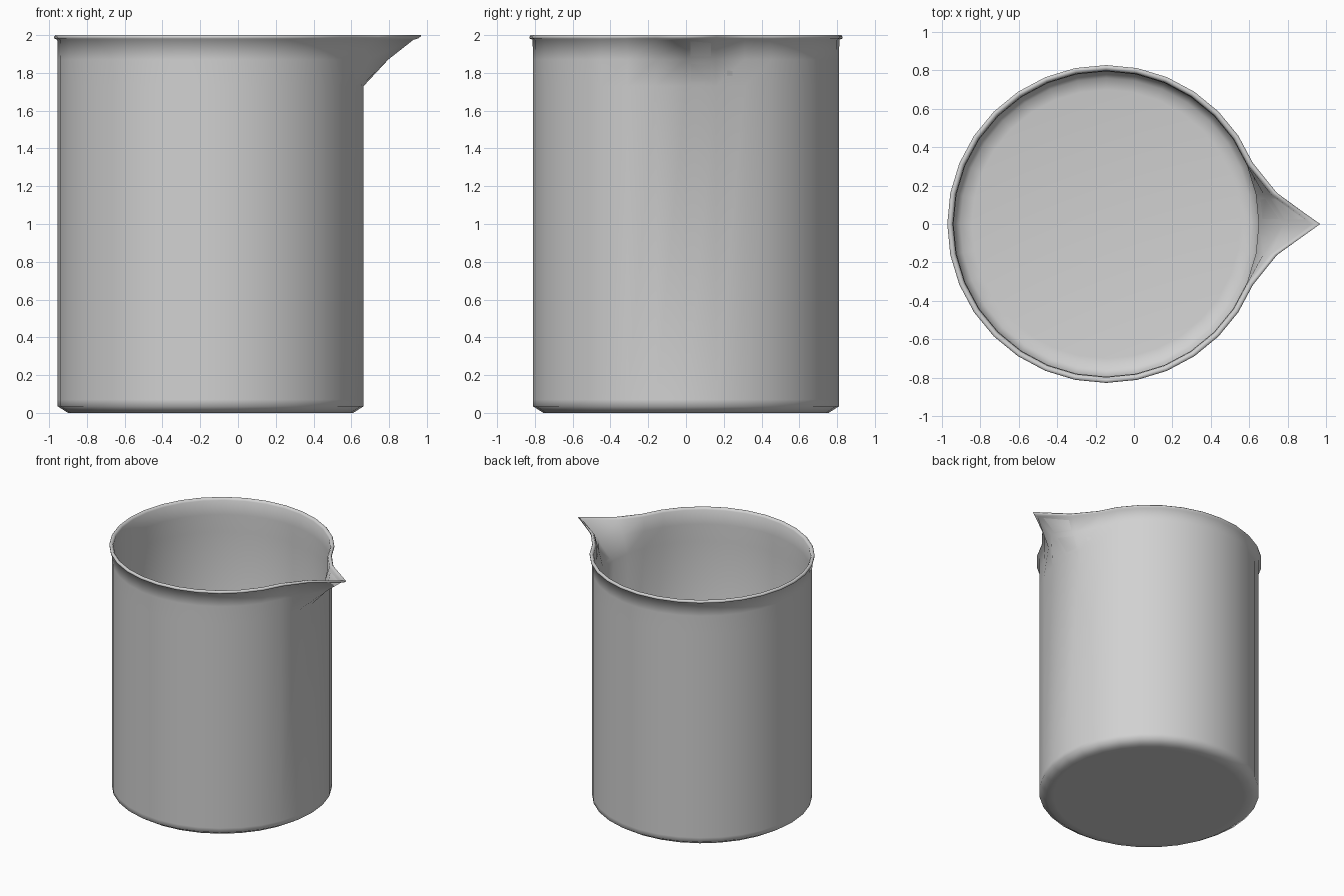
import bpy
import bmesh
from math import cos, sin, pi

cube = bpy.data.objects.get("Cube")
if cube:
    bpy.data.objects.remove(cube, do_unlink=True)

SEGMENTS = 32
CENTRE_X = -0.145

# One grey for the whole vessel
grey = bpy.data.materials.new("pale grey")
grey.use_nodes = True
colour = (0.64, 0.64, 0.64, 1)
grey.diffuse_color = colour
grey.node_tree.nodes["Principled BSDF"].inputs["Base Color"].default_value = colour

# Wall profile as (radius, height): outer base, outer wall, rolled lip, inner wall, floor
profile = [
    (0.70, 0), (0.755, 0), (0.81, 0.035), (0.81, 0.07),
    (0.81, 1.73), (0.81, 1.87), (0.812, 1.975),
    (0.828, 1.982), (0.828, 1.993), (0.822, 2.0), (0.808, 2.0), (0.798, 1.985),
    (0.795, 1.87), (0.795, 1.73), (0.795, 0.08), (0.76, 0.04), (0.70, 0.03),
]


def spout_push(column, z):
    """Outward pull of the spout near the top of the wall."""
    low, middle, top = 1.73, 1.87, 2.0
    step = min(column, SEGMENTS - column)
    if step > 1 or z <= low:
        return 0
    mid_pull, top_pull = ((0.13, 0.293), (0.04, 0.08))[step]
    if z <= middle:
        return mid_pull * (z - low) / (middle - low)
    return mid_pull + (top_pull - mid_pull) * (z - middle) / (top - middle)


# Beaker wall with pouring spout
bm = bmesh.new()
rings = []
for radius, z in profile:
    ring = []
    for i in range(SEGMENTS):
        a = 2 * pi * i / SEGMENTS
        x = CENTRE_X + radius * cos(a) + spout_push(i, z)
        ring.append(bm.verts.new((x, radius * sin(a), z)))
    rings.append(ring)

for lower, upper in zip(rings, rings[1:]):
    for i in range(SEGMENTS):
        j = (i + 1) % SEGMENTS
        bm.faces.new((lower[i], lower[j], upper[j], upper[i]))

# Underside and inner floor
bm.faces.new(rings[0][::-1])
bm.faces.new(rings[-1])
bmesh.ops.recalc_face_normals(bm, faces=bm.faces)
for face in bm.faces:
    face.smooth = True

mesh = bpy.data.meshes.new("beaker")
bm.to_mesh(mesh)
bm.free()
mesh.materials.append(grey)
beaker = bpy.data.objects.new("beaker", mesh)
bpy.context.collection.objects.link(beaker)
